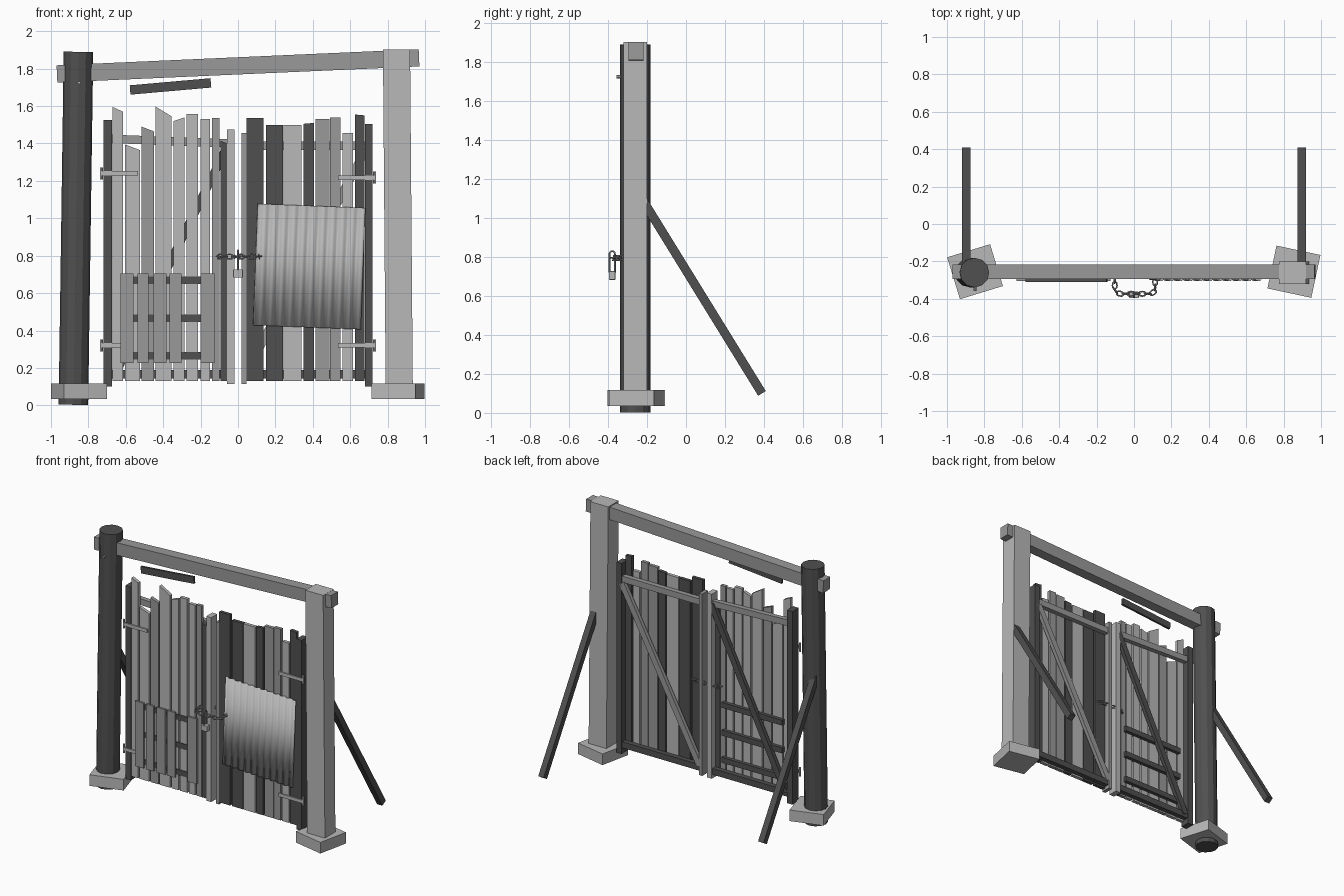
import bpy, bmesh, math
from mathutils import Vector, Matrix

if "Cube" in bpy.data.objects:
    bpy.data.objects.remove(bpy.data.objects["Cube"])

def material(name, v):
    m = bpy.data.materials.new(name)
    m.diffuse_color = (v, v, v, 1)
    m.use_nodes = True
    m.node_tree.nodes["Principled BSDF"].inputs["Base Color"].default_value = m.diffuse_color
    return m

DARK, MID, LIGHT = material("dark_wood", .08), material("mid_wood", .32), material("light_wood", .48)

def make(name, verts, faces, mat):
    me = bpy.data.meshes.new(name)
    me.from_pydata(verts, [], faces)
    bm = bmesh.new()
    bm.from_mesh(me)
    bmesh.ops.recalc_face_normals(bm, faces=bm.faces)
    bm.to_mesh(me)
    bm.free()
    me.materials.append(mat)
    ob = bpy.data.objects.new(name, me)
    bpy.context.collection.objects.link(ob)
    return ob

def slab(name, outline, y0, y1, mat):
    """Extrude an x-z outline between two depths."""
    n = len(outline)
    verts = [(x, y, z) for y in (y0, y1) for x, z in outline]
    faces = [tuple(range(n)), tuple(range(n, 2 * n))]
    faces += [(i, (i + 1) % n, n + (i + 1) % n, n + i) for i in range(n)]
    return make(name, verts, faces, mat)

def rect(name, x0, x1, z0, z1, y0, y1, mat):
    return slab(name, [(x0, z0), (x1, z0), (x1, z1), (x0, z1)], y0, y1, mat)

def bar(name, a, b, width, y0, y1, mat):
    """Tilted board in the gate plane, from a to b in x-z."""
    a, b = Vector(a), Vector(b)
    d = (b - a).normalized()
    n = Vector((-d.y, d.x)) * width / 2
    return slab(name, [tuple(p) for p in (a - n, b - n, b + n, a + n)], y0, y1, mat)

def rod(name, a, b, r, sides, mat):
    a, b = Vector(a), Vector(b)
    bpy.ops.mesh.primitive_cylinder_add(vertices=sides, radius=r, depth=(b - a).length, location=(a + b) / 2)
    ob = bpy.context.object
    ob.name = name
    ob.rotation_euler = (b - a).to_track_quat('Z', 'Y').to_euler()
    ob.data.materials.append(mat)
    return ob

# Posts and footing blocks
rod("round_post", (-.88, -.26, .003), (-.853, -.26, 1.89), .079, 12, DARK)
slab("square_post", [(.79, .05), (.935, .05), (.92, 1.903), (.775, 1.903)], -.322, -.2, LIGHT)
for name, x, ang in (("left_footing", -.85, 17), ("right_footing", .855, -12)):
    ob = rect(name, -.12, .12, .035, .117, -.117, .117, LIGHT)
    ob.location = (x, -.255, 0)
    ob.rotation_euler.z = math.radians(ang)

# Lintel and loose board
bar("lintel", (-.968, 1.772), (.968, 1.858), .092, -.295, -.217, MID)
bar("loose_board", (-.577, 1.686), (-.145, 1.724), .05, -.309, -.293, DARK)

# Rear braces, slanting back to the ground
for name, x in (("left_brace", -.897), ("right_brace", .897)):
    ob = bar(name, (-.27, 1.17), (.39, .10), .046, -.022, .022, DARK)
    ob.rotation_euler.z = math.pi / 2
    ob.location.x = x

# Gate planks: x0, x1, top left, top right, shade
left = [(-.67, -.615, 1.595, 1.57, LIGHT), (-.605, -.525, 1.395, 1.365, LIGHT),
        (-.515, -.45, 1.49, 1.465, MID), (-.44, -.355, 1.597, 1.545, LIGHT),
        (-.345, -.285, 1.52, 1.54, LIGHT), (-.275, -.215, 1.557, 1.557, LIGHT),
        (-.2, -.15, 1.53, 1.53, LIGHT), (-.14, -.098, 1.537, 1.537, MID),
        (-.094, -.045, 1.415, 1.395, DARK)]
right = [(.046, .135, 1.535, 1.535, DARK), (.15, .24, 1.5, 1.5, DARK), (.244, .34, 1.5, 1.5, LIGHT),
         (.35, .405, 1.505, 1.51, DARK), (.415, .488, 1.53, 1.53, MID), (.492, .548, 1.54, 1.54, MID),
         (.56, .615, 1.455, 1.455, LIGHT), (.625, .677, 1.555, 1.55, DARK)]
for side, planks in (("left", left), ("right", right)):
    for x0, x1, zl, zr, mat in planks:
        slab(side + "_plank", [(x0, .13), (x1, .13), (x1, zr), (x0, zl)], -.285, -.26, mat)

# Gate stiles
for name, x0, x1, z0, z1, mat in (("left_hinge_stile", -.718, -.674, .1, 1.525, DARK),
                                  ("left_meeting_stile", -.058, -.018, .115, 1.475, LIGHT),
                                  ("right_meeting_stile", .02, .046, .115, 1.455, MID),
                                  ("right_hinge_stile", .678, .72, .1, 1.505, DARK)):
    rect(name, x0, x1, z0, z1, -.287, -.217, mat)

# Rails and diagonals behind the planks
bar("left_top_rail", (-.69, 1.425), (-.03, 1.40), .045, -.26, -.225, MID)
bar("right_top_rail", (.03, 1.387), (.7, 1.387), .045, -.26, -.225, MID)
for name, x0, x1 in (("left_bottom_rail", -.69, -.03), ("right_bottom_rail", .03, .7)):
    rect(name, x0, x1, .143, .188, -.26, -.225, DARK)
bar("left_diagonal", (-.05, 1.40), (-.655, .17), .045, -.245, -.217, DARK)
bar("right_diagonal", (.68, 1.36), (.045, .18), .045, -.245, -.217, MID)

# Pallet patch on the lower left
for z in (.67, .465, .265):
    rect("pallet_rail", -.62, -.125, z - .02, z + .02, -.29, -.235, DARK)
for x0, x1 in ((-.628, -.558), (-.537, -.478), (-.452, -.382), (-.366, -.302), (-.2, -.125)):
    rect("pallet_slat", x0, x1, .225, .705, -.304, -.29, MID)

# Corrugated sheet patch
waves, per = 11, 8
W, H, n = .575, .65, 11 * 8
verts = [(-W / 2 + W * i / n, .007 * math.sin(2 * math.pi * i / per), s * H / 2)
         for i in range(n + 1) for s in (-1, 1)]
faces = [(2 * i, 2 * i + 2, 2 * i + 3, 2 * i + 1) for i in range(n)]
sheet = make("corrugated_sheet", verts, faces, LIGHT)
sheet.location = (.38, -.296, .742)
sheet.rotation_euler.y = math.radians(2.2)
sheet.modifiers.new("thickness", 'SOLIDIFY').thickness = .003
for p in sheet.data.polygons:
    p.use_smooth = True

# Hinge straps with pins, and a nail in the round post
for s, z, reach in ((-1, 1.24, .535), (-1, .32, .6), (1, 1.217, .535), (1, .32, .535)):
    x0, x1 = sorted((s * .732, s * reach))
    rect("hinge_strap", x0, x1, z - .012, z + .012, -.295, -.284, LIGHT)
    rod("hinge_pin", (s * .731, -.285, z - .032), (s * .731, -.285, z + .032), .008, 8, LIGHT)
rod("nail", (-.85, -.357, 1.725), (-.85, -.32, 1.725), .008, 8, LIGHT)

# Chain: links strung round a rounded loop about the meeting stiles
def chain_path(t):
    hx, hy, r = .108, .069, .03
    pts = []
    for k, (cx, cy) in enumerate(((1, 1), (-1, 1), (-1, -1), (1, -1))):
        for j in range(5):
            a = math.pi / 2 * (k + j / 4)
            pts.append(Vector((cx * (hx - r) + r * math.cos(a), cy * (hy - r) + r * math.sin(a), 0)))
    segs = [(pts[i], pts[(i + 1) % 20]) for i in range(20)]
    d = t * sum((b - a).length for a, b in segs)
    for a, b in segs:
        L = (b - a).length
        if d <= L:
            return a + (b - a) * d / L, (b - a).normalized()
        d -= L
    return pts[0], (b - a).normalized()

bpy.ops.mesh.primitive_torus_add(major_segments=12, minor_segments=6, major_radius=.0125, minor_radius=.0042)
link = bpy.context.object
link.data.transform(Matrix.Diagonal((1, 1, 1, 1)))
for v in link.data.vertices:
    v.co.x += math.copysign(.006, v.co.x) if abs(v.co.x) > 1e-4 else 0
link.data.materials.append(MID)
for p in link.data.polygons:
    p.use_smooth = True
count = 22
for i in range(count):
    ob = link if i == 0 else link.copy()
    if i:
        bpy.context.collection.objects.link(ob)
    ob.name = "chain_link"
    p, d = chain_path((i + .5) / count)
    turn = Matrix.Rotation(math.radians(80 if i % 2 else -10), 4, 'X')
    ob.matrix_world = (Matrix.Translation(p + Vector((.005, -.304, .795)))
                       @ Matrix.Rotation(math.atan2(d.y, d.x), 4, 'Z') @ turn)

# Padlock hanging on the chain
body = rect("padlock_body", -.026, .026, .683, .727, -.396, -.362, LIGHT)
bev = body.modifiers.new("bevel", 'BEVEL')
bev.width, bev.segments = .004, 2
cu = bpy.data.curves.new("padlock_shackle", 'CURVE')
cu.dimensions, cu.bevel_depth, cu.bevel_resolution = '3D', .0045, 2
path = [(0, .014, .72)] + [(0, .014 * math.cos(math.pi * k / 8), .816 + .014 * math.sin(math.pi * k / 8))
                           for k in range(9)] + [(0, -.014, .72)]
sp = cu.splines.new('POLY')
sp.points.add(len(path) - 1)
for pt, c in zip(sp.points, path):
    pt.co = (*c, 1)
cu.materials.append(MID)
shackle = bpy.data.objects.new("padlock_shackle", cu)
shackle.location.y = -.379
bpy.context.collection.objects.link(shackle)
